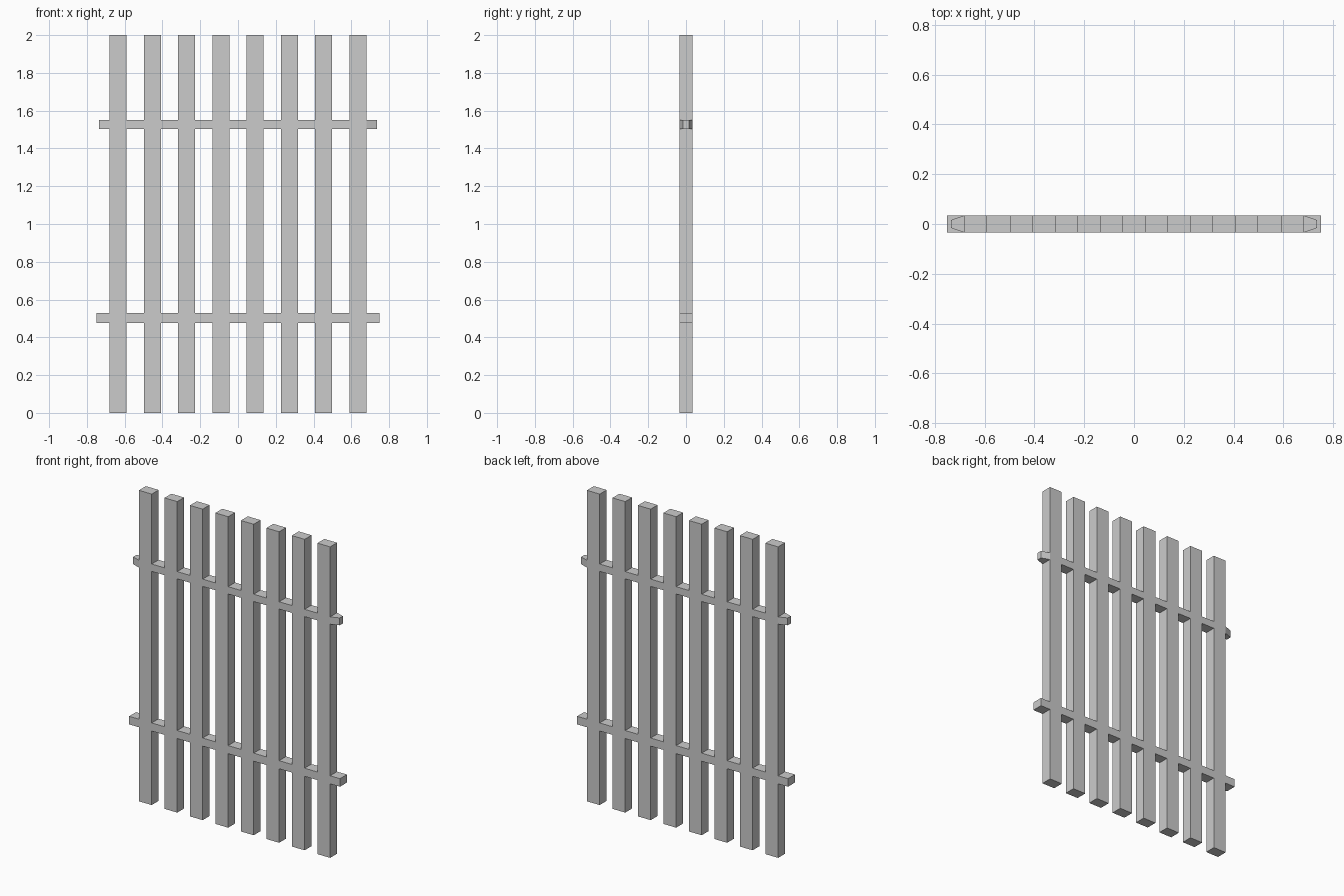
import bpy
import bmesh

if "Cube" in bpy.data.objects:
    bpy.data.objects.remove(bpy.data.objects["Cube"])

HALF_DEPTH = 0.035
EDGE = 0.68          # outer edge of the end slats
SLATS = 8

# Column lines: overhang, alternating slats and gaps, overhang
cols = 2 * SLATS - 1
xs = [-0.75] + [-EDGE + 2 * EDGE * i / cols for i in range(cols + 1)] + [0.75]
# Row lines: the second and fourth bands are the rails
zs = [0.0, 0.476, 0.528, 1.503, 1.55, 2.0]

bm = bmesh.new()
verts = {}


def vert(i, j):
    if (i, j) not in verts:
        verts[i, j] = bm.verts.new((xs[i], -HALF_DEPTH, zs[j]))
    return verts[i, j]


# Front outline: fill every slat column and every rail row
for i in range(len(xs) - 1):
    for j in range(len(zs) - 1):
        if i % 2 == 1 or j % 2 == 1:
            bm.faces.new([vert(i, j), vert(i + 1, j),
                          vert(i + 1, j + 1), vert(i, j + 1)])

# Thickness, keeping the front faces as one side of a closed shell
ret = bmesh.ops.extrude_face_region(bm, geom=bm.faces[:], use_keep_orig=True)
for v in ret["geom"]:
    if isinstance(v, bmesh.types.BMVert):
        v.co.y = HALF_DEPTH

# Tapered, slightly shorter ends of the upper rail
for v in bm.verts:
    if abs(v.co.x) > 0.74 and v.co.z > 1.0:
        v.co.x *= 0.735 / 0.75
        v.co.y *= 0.45

bmesh.ops.recalc_face_normals(bm, faces=bm.faces[:])

mesh = bpy.data.meshes.new("fence_panel")
bm.to_mesh(mesh)
bm.free()
panel = bpy.data.objects.new("fence_panel", mesh)
bpy.context.collection.objects.link(panel)
